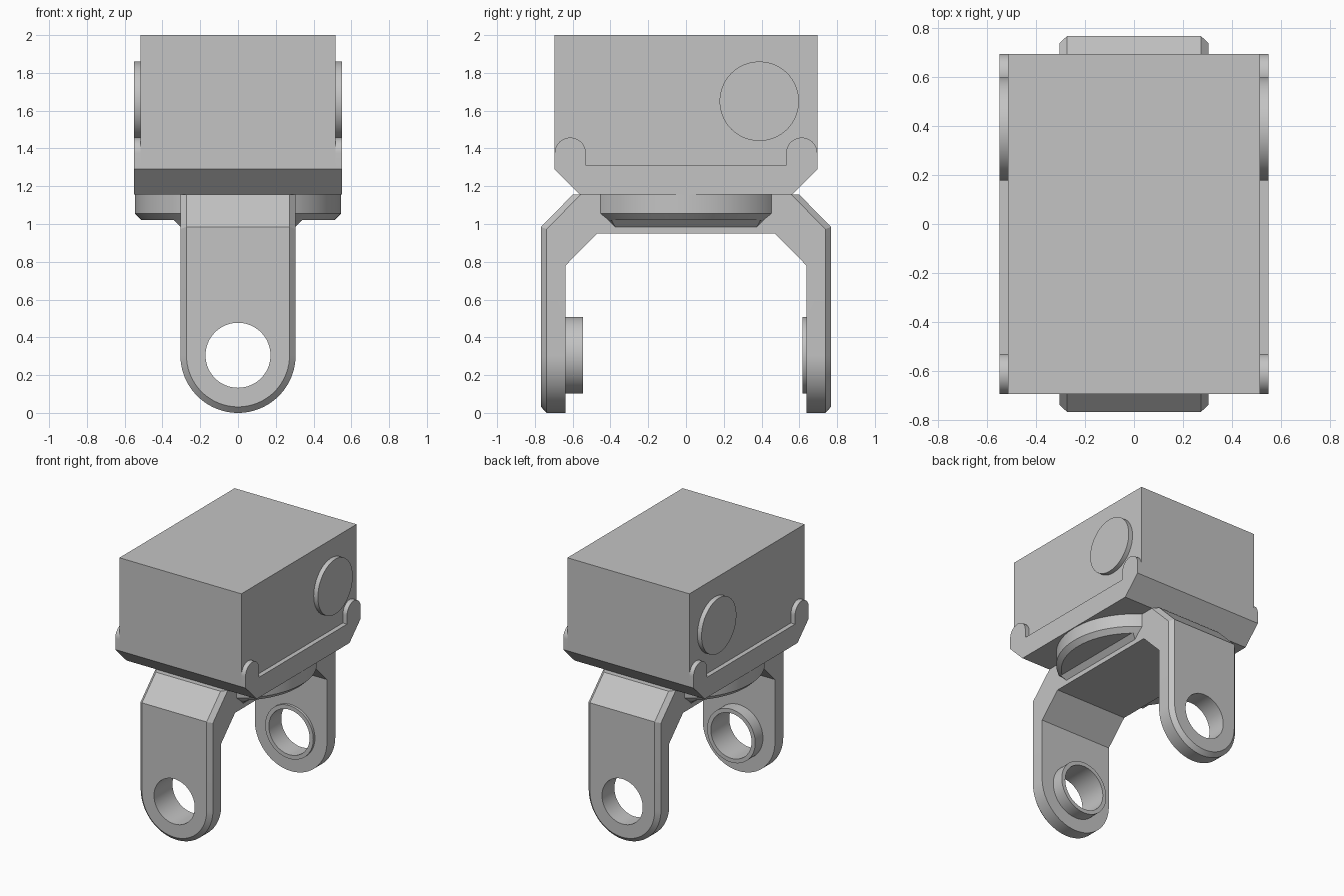
import bpy, bmesh, math
from mathutils import Matrix

cube = bpy.data.objects.get("Cube")
if cube:
    bpy.data.objects.remove(cube)

grey = bpy.data.materials.new("plain grey")
grey.use_nodes = True
grey.diffuse_color = (0.55, 0.55, 0.55, 1)
grey.node_tree.nodes["Principled BSDF"].inputs["Base Color"].default_value = grey.diffuse_color

HALF_W, BODY_W, HALF_D = 0.55, 0.515, 0.695
DECK, RIM = 1.155, 1.29
HOLE_Z = 0.305


def finish(name, bm):
    bmesh.ops.recalc_face_normals(bm, faces=bm.faces)
    mesh = bpy.data.meshes.new(name)
    bm.to_mesh(mesh)
    bm.free()
    mesh.materials.append(grey)
    ob = bpy.data.objects.new(name, mesh)
    bpy.context.collection.objects.link(ob)
    return ob


def select(ob):
    bpy.ops.object.select_all(action='DESELECT')
    ob.select_set(True)
    bpy.context.view_layer.objects.active = ob


def smooth(ob):
    select(ob)
    bpy.ops.object.shade_smooth_by_angle(angle=math.radians(30))


def prism(name, profile, x0, x1):
    """Extrude a (y, z) profile from x0 to x1."""
    bm = bmesh.new()
    face = bm.faces.new([bm.verts.new((x0, y, z)) for y, z in profile])
    ext = bmesh.ops.extrude_face_region(bm, geom=[face])
    verts = [v for v in ext["geom"] if isinstance(v, bmesh.types.BMVert)]
    bmesh.ops.translate(bm, verts=verts, vec=(x1 - x0, 0, 0))
    return finish(name, bm)


def cylinder(name, axis, radius, a, b, centre, r2=None):
    """Cylinder along an axis from a to b; centre gives the other coordinates."""
    bm = bmesh.new()
    bmesh.ops.create_cone(bm, cap_ends=True, segments=96, radius1=radius,
                          radius2=r2 or radius, depth=abs(b - a))
    turn = {'X': Matrix.Rotation(math.pi / 2, 4, 'Y'),
            'Y': Matrix.Rotation(math.pi / 2, 4, 'X'), 'Z': Matrix()}[axis]
    place = list(centre)
    place["XYZ".index(axis)] = (a + b) / 2
    bm.transform(Matrix.Translation(place) @ turn)
    return finish(name, bm)


def cut(ob, cutter):
    mod = ob.modifiers.new("pin hole", 'BOOLEAN')
    mod.operation = 'DIFFERENCE'
    mod.solver = 'EXACT'
    mod.object = cutter
    select(ob)
    bpy.ops.object.modifier_apply(modifier=mod.name)


# Box body and the bevelled tray it sits on
prism("body_box", [(-HALF_D, RIM), (HALF_D, RIM), (HALF_D, 2), (-HALF_D, 2)], -BODY_W, BODY_W)
prism("tray", [(-0.56, DECK), (0.56, DECK), (HALF_D, RIM), (-HALF_D, RIM)], -HALF_W, HALF_W)

# Side rails with rounded hooks at both ends, and round side caps
HOOK = 0.0825
hook = [(HALF_D - HOOK + HOOK * math.cos(t), 1.375 + HOOK * math.sin(t))
        for t in (math.pi * i / 24 for i in range(25))]
half = [(HALF_D, RIM)] + hook + [(HALF_D - 2 * HOOK, 1.31)]
rail = half + [(-y, z) for y, z in reversed(half)]
for side, s in (("left", 1), ("right", -1)):
    smooth(prism(side + "_rail", rail, s * BODY_W, s * HALF_W))
    smooth(cylinder(side + "_cap", 'X', 0.21, s * BODY_W, s * HALF_W, (0, 0.388, 1.65)))

# Round swivel plate under the tray, with a bevelled lower edge
smooth(cylinder("swivel_plate", 'Z', 0.545, 1.055, DECK, (0, 0, 0)))
smooth(cylinder("swivel_bevel", 'Z', 0.51, 1.02, 1.055, (0, 0, 0), r2=0.545))

# Fork: two rounded legs, sloped shoulders and a bridge
bm = bmesh.new()
W = 0.305
# each layer: half width, leg depth, mitre height, shoulder depth and height
layers = [(W, 0.638, 0.78, 0.47, 0.95),
          (W, 0.738, 0.973, 0.558, DECK),
          (W - 0.032, 0.768, 0.985, 0.60, DECK)]
shoulders = {}
for s in (-1, 1):
    rings, tops = [], []
    for w, y, z, sy, sz in layers:
        pts = [(-w, z)]
        pts += [(-w * math.cos(t), HOLE_Z - w * math.sin(t))
                for t in (math.pi * i / 48 for i in range(49))]
        pts.append((w, z))
        rings.append([bm.verts.new((x, s * y, h)) for x, h in pts])
        tops.append([bm.verts.new((x, s * sy, sz)) for x in (-w, w)])
    bm.faces.new(rings[0])
    bm.faces.new(rings[2])
    for a, b in zip(rings, rings[1:]):
        for i in range(len(a) - 1):
            bm.faces.new((a[i], a[i + 1], b[i + 1], b[i]))
    for k in (0, 2):
        bm.faces.new((rings[k][0], rings[k][-1], tops[k][1], tops[k][0]))
    for k in (0, 1):
        for e, i in ((0, 0), (-1, 1)):
            bm.faces.new((rings[k][e], rings[k + 1][e], tops[k + 1][i], tops[k][i]))
    shoulders[s] = tops
f, b = shoulders[-1], shoulders[1]
bm.faces.new((f[0][0], f[0][1], b[0][1], b[0][0]))
for i in (0, 1):
    bm.faces.new((f[0][i], f[1][i], b[1][i], b[0][i]))
bm.faces.new((f[2][0], f[1][0], b[1][0], b[2][0], b[2][1], b[1][1], f[1][1], f[2][1]))
fork = finish("fork", bm)

# Pin bosses on the inner faces of the legs
front_boss = cylinder("front_boss", 'Y', 0.203, -0.638, -0.545, (0, 0, HOLE_Z))
back_boss = cylinder("back_boss", 'Y', 0.203, 0.618, 0.638, (0, 0, HOLE_Z))

# Pin hole through legs and bosses
pin = cylinder("pin_cutter", 'Y', 0.172, -1, 1, (0, 0, HOLE_Z))
for ob in (fork, front_boss, back_boss):
    cut(ob, pin)
    smooth(ob)
bpy.data.objects.remove(pin)

# Sloped fillets between the fork bridge and the swivel plate
for side, s in (("left", 1), ("right", -1)):
    bm = bmesh.new()
    ends = [[bm.verts.new((s * x, e * y, z)) for x, y, z in
             ((W, 0.375, 0.985), (W + 0.035, 0.395, 1.02), (W, 0.41, 1.02))] for e in (-1, 1)]
    for end in ends:
        bm.faces.new(end)
    for i in range(3):
        j = (i + 1) % 3
        bm.faces.new((ends[0][i], ends[0][j], ends[1][j], ends[1][i]))
    finish(side + "_fillet", bm)
